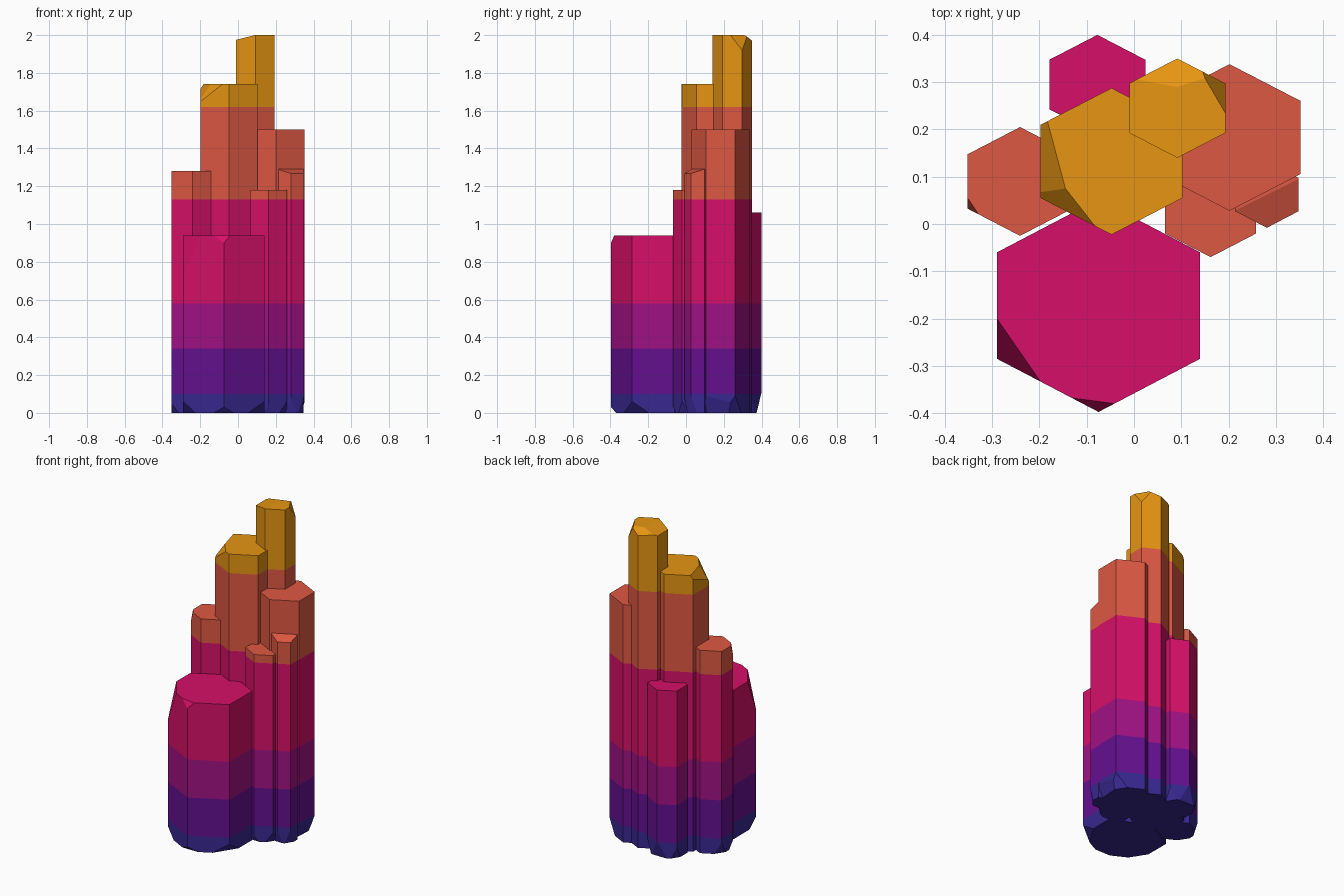
import bpy, bmesh, math
from mathutils import Vector

if "Cube" in bpy.data.objects:
    bpy.data.objects.remove(bpy.data.objects["Cube"])


def srgb(code):
    vals = [int(code[i:i + 2], 16) / 255 for i in (0, 2, 4)]
    return [((v + 0.055) / 1.055) ** 2.4 if v > 0.04 else v / 12.92 for v in vals] + [1]


# Height bands, bottom to top: name, colour, upper limit
BANDS = [("navy", "38278F", 0.10), ("indigo", "64108F", 0.34), ("purple", "A01184", 0.58),
         ("magenta", "D61068", 1.13), ("coral", "DE5843", 1.62), ("amber", "E69512", 9.0)]
MATS = []
for name, code, _ in BANDS:
    m = bpy.data.materials.new(name)
    m.diffuse_color = srgb(code)
    m.use_nodes = True
    m.node_tree.nodes["Principled BSDF"].inputs["Base Color"].default_value = m.diffuse_color
    MATS.append(m)


def hexagon(cx, cy, hw, ry):
    # corners: 0 back, 1 back left, 2 front left, 3 front, 4 front right, 5 back right
    r = hw / math.cos(math.radians(30))
    return [(cx + r * math.cos(math.radians(90 + 60 * k)),
             cy + ry * math.sin(math.radians(90 + 60 * k))) for k in range(6)]


def slice_off(bm, pts, inside):
    a, b, c = (Vector(p) for p in pts)
    n = (b - a).cross(c - a).normalized()
    if n.dot(inside - a) > 0:
        n = -n
    cut = bmesh.ops.bisect_plane(bm, geom=bm.verts[:] + bm.edges[:] + bm.faces[:],
                                 dist=1e-5, plane_co=a, plane_no=n, clear_outer=True)
    edges = [e for e in cut["geom_cut"] if isinstance(e, bmesh.types.BMEdge)]
    if edges:
        bmesh.ops.holes_fill(bm, edges=[e for e in bm.edges if e.is_boundary], sides=0)


def column(name, cx, cy, hw, ry, top, cuts=(), feet=()):
    ring = hexagon(cx, cy, hw, ry)
    bm = bmesh.new()
    lo = [bm.verts.new((x, y, 0)) for x, y in ring]
    hi = [bm.verts.new((x, y, top)) for x, y in ring]
    bm.faces.new(lo[::-1])
    bm.faces.new(hi)
    for i in range(6):
        j = (i + 1) % 6
        bm.faces.new((lo[i], lo[j], hi[j], hi[i]))
    inside = Vector((cx, cy, top / 2))
    # broken top facets
    for pts in cuts:
        slice_off(bm, pts, inside)
    # chipped bottom corners
    for k, h, f in feet:
        p = Vector((*ring[k], 0))
        q, r = (p.lerp(Vector((*ring[(k + s) % 6], 0)), f) for s in (-1, 1))
        slice_off(bm, (p + Vector((0, 0, h)), q, r), inside)
    # colour bands
    for _, _, z in BANDS[:-1]:
        bmesh.ops.bisect_plane(bm, geom=bm.verts[:] + bm.edges[:] + bm.faces[:],
                               dist=1e-5, plane_co=(0, 0, z), plane_no=(0, 0, 1))
    bmesh.ops.recalc_face_normals(bm, faces=bm.faces[:])
    for f in bm.faces:
        z = f.calc_center_median().z
        f.material_index = next(i for i, b in enumerate(BANDS) if z < b[2])
    me = bpy.data.meshes.new(name)
    bm.to_mesh(me)
    bm.free()
    for m in MATS:
        me.materials.append(m)
    bpy.context.collection.objects.link(bpy.data.objects.new(name, me))


column("front_wide_column", -0.075, -0.1725, 0.215, 0.225, 0.94,
       [((-0.29, -0.20, 0.94), (-0.20, -0.33, 0.94), (-0.29, -0.285, 0.73)),
        ((-0.13, -0.368, 0.94), (-0.04, -0.38, 0.94), (-0.075, -0.397, 0.90))],
       [(2, 0.06, 0.3), (3, 0.03, 0.25), (4, 0.06, 0.4)])
column("centre_column", -0.0475, 0.1325, 0.15, 0.155, 1.74,
       [((-0.183, 0.217, 1.74), (-0.145, 0.075, 1.74), (-0.197, 0.06, 1.66)),
        ((-0.145, 0.075, 1.74), (-0.09, 0.005, 1.74), (-0.197, 0.055, 1.65))])
column("tallest_column", 0.0915, 0.245, 0.1015, 0.105, 2.0,
       [((0.09, 0.2, 2.0), (0.09, 0.3, 2.0), (-0.01, 0.3, 1.975)),
        ((0.01, 0.305, 1.98), (0.085, 0.288, 2.0), (0.09, 0.35, 1.97)),
        ((0.15, 0.316, 1.99), (0.193, 0.235, 2.0), (0.193, 0.297, 1.92))])
column("right_column", 0.202, 0.183, 0.15, 0.155, 1.5,
       [((0.352, 0.1, 0.09), (0.352, 0.26, 0.05), (0.325, 0.1, 0))],
       [(5, 0.09, 0.4)])
column("left_column", -0.241, 0.09, 0.111, 0.115, 1.28,
       [((-0.352, 0.055, 1.28), (-0.325, 0.015, 1.28), (-0.352, 0.032, 1.21))],
       [(1, 0.07, 0.35), (2, 0.05, 0.35)])
column("back_column", -0.0775, 0.295, 0.1015, 0.105, 1.06, (),
       [(0, 0.11, 0.5), (1, 0.07, 0.35), (5, 0.07, 0.35)])
column("front_right_column", 0.162, 0.03, 0.0965, 0.10, 1.18, (),
       [(3, 0.04, 0.3), (4, 0.06, 0.4)])
column("small_right_column", 0.281, 0.062, 0.067, 0.07, 1.29,
       [((0.217, 0.03, 1.29), (0.348, 0.095, 1.29), (0.28, -0.006, 1.268))],
       [(3, 0.08, 0.4), (4, 0.09, 0.45)])
